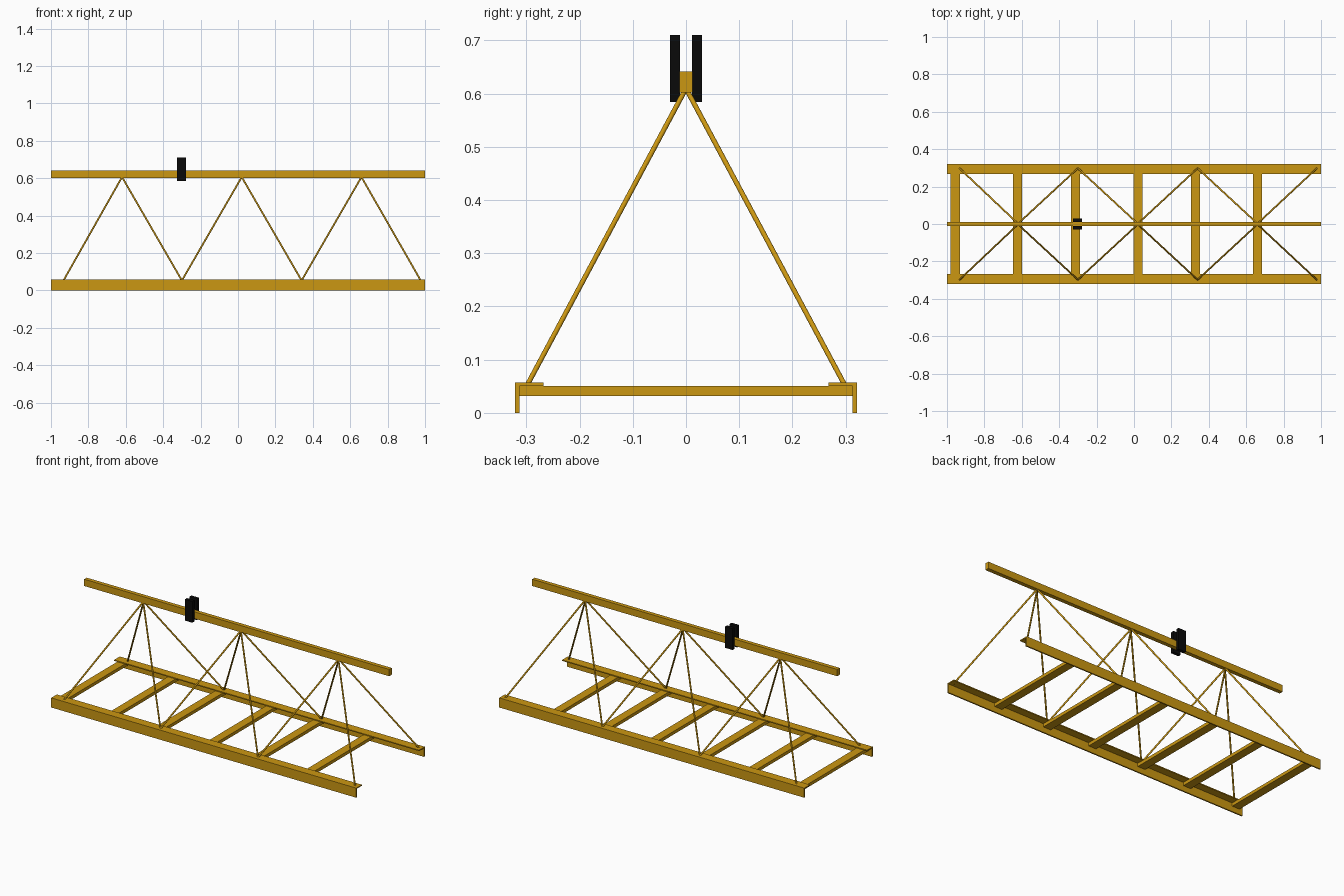
import bpy, bmesh
from mathutils import Vector

if "Cube" in bpy.data.objects:
    bpy.data.objects.remove(bpy.data.objects["Cube"])


def material(name, rgb):
    m = bpy.data.materials.new(name)
    m.diffuse_color = (*rgb, 1)
    m.use_nodes = True
    m.node_tree.nodes["Principled BSDF"].inputs["Base Color"].default_value = m.diffuse_color
    return m


GOLD = material("golden yellow", (0.60, 0.31, 0.006))
BLACK = material("black", (0.003, 0.003, 0.003))


def finish(name, bm, mat):
    bmesh.ops.recalc_face_normals(bm, faces=bm.faces[:])
    me = bpy.data.meshes.new(name)
    bm.to_mesh(me)
    bm.free()
    me.materials.append(mat)
    ob = bpy.data.objects.new(name, me)
    bpy.context.collection.objects.link(ob)
    return ob


def prism(name, profile, x0, x1, mat):
    """Extrude a (y, z) profile along x."""
    bm = bmesh.new()
    face = bm.faces.new([bm.verts.new((x0, y, z)) for y, z in profile])
    ext = bmesh.ops.extrude_face_region(bm, geom=[face])["geom"]
    verts = [v for v in ext if isinstance(v, bmesh.types.BMVert)]
    bmesh.ops.translate(bm, verts=verts, vec=(x1 - x0, 0, 0))
    return finish(name, bm, mat)


def box(name, x0, x1, y0, y1, z0, z1, mat):
    return prism(name, [(y0, z0), (y1, z0), (y1, z1), (y0, z1)], x0, x1, mat)


def rod(name, a, b, r, mat):
    a, b = Vector(a), Vector(b)
    bm = bmesh.new()
    bmesh.ops.create_cone(bm, cap_ends=True, segments=16, radius1=r, radius2=r,
                          depth=(b - a).length)
    rot = (b - a).to_track_quat('Z', 'Y').to_matrix().to_4x4()
    bmesh.ops.transform(bm, matrix=rot, verts=bm.verts[:])
    bmesh.ops.translate(bm, verts=bm.verts[:], vec=(a + b) / 2)
    for f in bm.faces:
        f.smooth = len(f.verts) == 4
    for e in bm.edges:
        e.smooth = all(len(f.verts) == 4 for f in e.link_faces)
    return finish(name, bm, mat)


# Top chord
box("top_beam", -1, 1, -0.012, 0.012, 0.602, 0.642, GOLD)

# L-shaped side rails, hanger plates and diagonal rods on both sides
angle = [(0.321, 0), (0.321, 0.057), (0.268, 0.057), (0.268, 0.051),
         (0.313, 0.051), (0.313, 0)]
low_x = [-0.933, -0.30, 0.34, 0.977]
top_x = [-0.62, 0.02, 0.66]
for side, s in (("front", -1), ("back", 1)):
    prism(side + "_angle_rail", [(s * y, z) for y, z in angle], -1, 1, GOLD)
    box(side + "_hanger_plate", -0.327, -0.278, s * 0.011, s * 0.030,
        0.584, 0.710, BLACK)
    for i, tx in enumerate(top_x):
        for j in (i, i + 1):
            rod(f"{side}_diagonal_rod", (low_x[j], s * 0.298, 0.053),
                (tx, s * 0.002, 0.606), 0.0047, GOLD)

# Cross bars under the rail flanges
for x in (-0.955, -0.623, -0.313, 0.021, 0.329, 0.66):
    box("cross_bar", x - 0.025, x + 0.025, -0.313, 0.313, 0.032, 0.051, GOLD)
